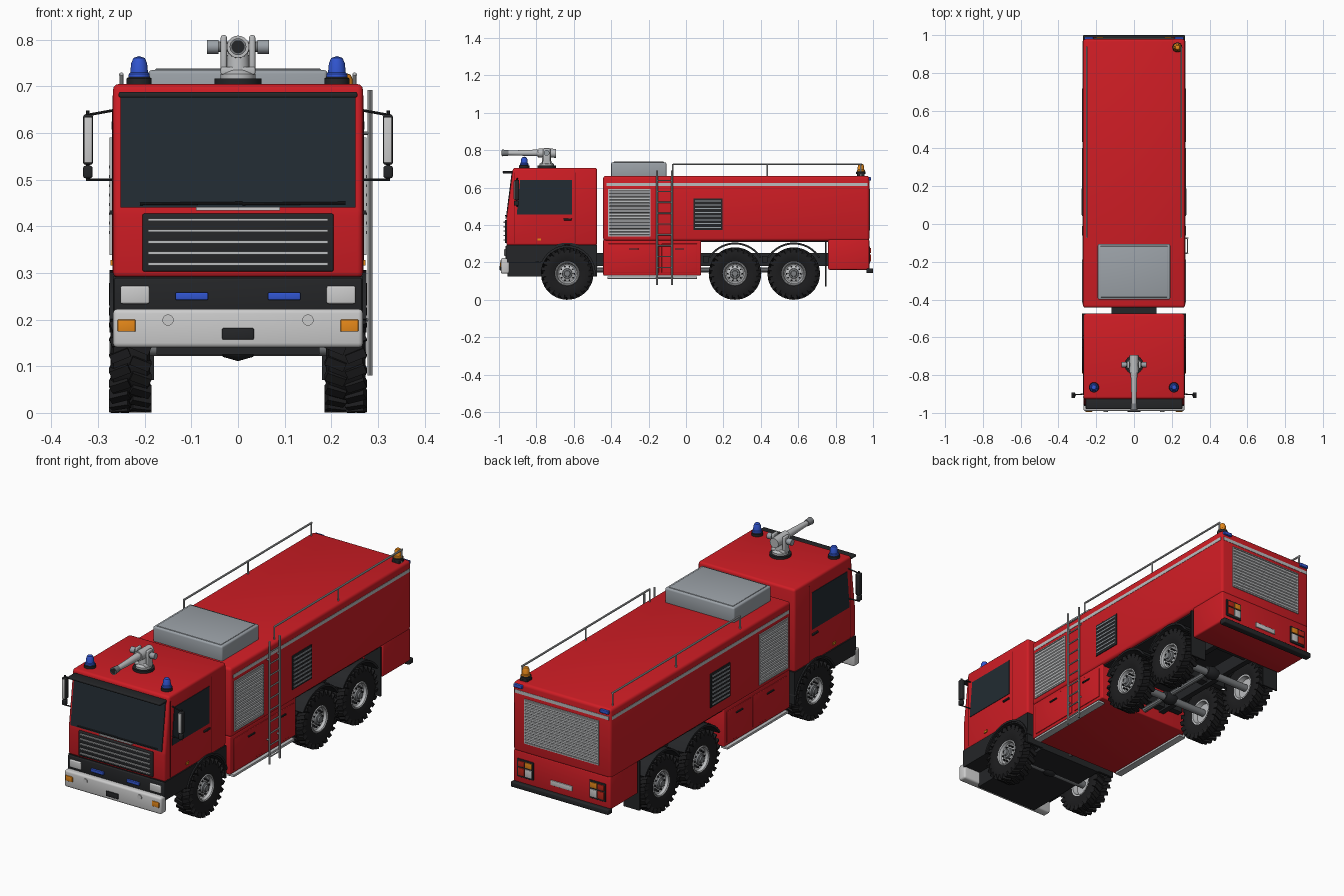
import bpy, bmesh
from math import sin, cos, pi, radians
from mathutils import Matrix, Vector

if "Cube" in bpy.data.objects:
    bpy.data.objects.remove(bpy.data.objects["Cube"])

COL = dict(red=(.62, .012, .018), black=(.018, .019, .021), rubber=(.012, .012, .013),
           glass=(.016, .024, .032), silver=(.5, .51, .52), white=(.72, .74, .75),
           grey=(.33, .36, .39), steel=(.2, .21, .22), blue=(.03, .09, .62),
           orange=(.8, .25, .01), dark_red=(.2, .004, .006), lamp_red=(.5, .02, .01))
MAT = {}
for k, c in COL.items():
    MAT[k] = bpy.data.materials.new(k)
    MAT[k].diffuse_color = (*c, 1)


def finish(bm, name, mat, mirror=False):
    bmesh.ops.recalc_face_normals(bm, faces=bm.faces)
    if mirror:
        d = bmesh.ops.duplicate(bm, geom=bm.verts[:] + bm.edges[:] + bm.faces[:])['geom']
        for v in d:
            if isinstance(v, bmesh.types.BMVert):
                v.co.x *= -1
        bmesh.ops.reverse_faces(bm, faces=[f for f in d if isinstance(f, bmesh.types.BMFace)])
    me = bpy.data.meshes.new(name)
    bm.to_mesh(me)
    bm.free()
    me.shade_smooth()
    me.set_sharp_from_angle(angle=radians(32))
    me.materials.append(MAT[mat])
    ob = bpy.data.objects.new(name, me)
    bpy.context.collection.objects.link(ob)
    return ob


def box(name, x, y, z, mat, bev=0, mirror=False):
    bm = bmesh.new()
    c = [(a[0] + a[1]) / 2 for a in (x, y, z)]
    s = [abs(a[1] - a[0]) for a in (x, y, z)]
    bmesh.ops.create_cube(bm, size=1, matrix=Matrix.Translation(c) @ Matrix.Diagonal((*s, 1)))
    if bev:
        bmesh.ops.bevel(bm, geom=bm.edges[:], offset=bev, segments=3, profile=.5, affect='EDGES')
    return finish(bm, name, mat, mirror)


def prism(name, pts, x, mat, bev=0, mirror=False, rot=None):
    """Extrude a (y, z) outline across x."""
    bm = bmesh.new()
    f = bm.faces.new([bm.verts.new((x[0], *p)) for p in pts])
    e = bmesh.ops.extrude_face_region(bm, geom=[f])['geom']
    bmesh.ops.translate(bm, verts=[v for v in e if isinstance(v, bmesh.types.BMVert)], vec=(x[1] - x[0], 0, 0))
    bmesh.ops.recalc_face_normals(bm, faces=bm.faces)
    if bev:
        bmesh.ops.bevel(bm, geom=bm.edges[:], offset=bev, segments=3, profile=.5, affect='EDGES')
    if rot:
        bm.transform(rot)
    return finish(bm, name, mat, mirror)


def lathe(name, prof, mat, m=Matrix(), n=24, mirror=False):
    """Spin an (r, h) profile round z, then place it with m."""
    bm = bmesh.new()
    rings = [[bm.verts.new((r * cos(2 * pi * i / n), r * sin(2 * pi * i / n), h)) for i in range(n)] for r, h in prof]
    for a, b in zip(rings, rings[1:]):
        for i in range(n):
            bm.faces.new((a[i], a[(i + 1) % n], b[(i + 1) % n], b[i]))
    bmesh.ops.remove_doubles(bm, verts=bm.verts[:], dist=1e-6)
    bm.transform(m)
    return finish(bm, name, mat, mirror)


def rod(name, a, b, r, mat, mirror=False, n=10, r2=None):
    a, b = Vector(a), Vector(b)
    m = Matrix.Translation(a) @ (b - a).to_track_quat('Z', 'Y').to_matrix().to_4x4()
    h = (b - a).length
    return lathe(name, [(0, 0), (r, 0), (r2 or r, h), (0, h)], mat, m, n, mirror)


def arc(cy, cz, r, a0, a1, n=18):
    return [(cy + r * cos(radians(a0 + (a1 - a0) * i / n)), cz + r * sin(radians(a0 + (a1 - a0) * i / n))) for i in range(n + 1)]


def shutter(name, a, z0, z1, n, x, rot=None, mirror=False):
    """Roller shutter facing +x: stacked rounded slats plus a frame."""
    h, pts = (z1 - z0) / n, []
    for i in range(n):
        pts += [(0, z0 + h * i), (.004, z0 + h * (i + .2)), (.004, z0 + h * (i + .8))]
    pts = [(-.004, z0)] + pts + [(0, z1), (-.004, z1)]
    turn = Matrix.Translation((x, 0, 0)) @ Matrix(((0, 1, 0, 0), (1, 0, 0, 0), (0, 0, 1, 0), (0, 0, 0, 1)))
    m = rot or Matrix()
    prism(name, pts, a, 'silver', rot=m @ turn, mirror=mirror)
    for k, (y, z) in enumerate([((a[0] - .006, a[0]), (z0, z1)), ((a[1], a[1] + .006), (z0, z1)),
                                ((a[0] - .006, a[1] + .006), (z0 - .006, z0)), ((a[0] - .006, a[1] + .006), (z1, z1 + .006))]):
        q = [(y[0], z[0]), (y[1], z[0]), (y[1], z[1]), (y[0], z[1])]
        prism(f'{name}_frame_{k}', q, (x - .004, x + .005), 'silver', rot=m, mirror=mirror)


# Cab shell, glass and front fascia
slant = lambda z, o=0: -.96 + max(0, z - .43) * .127 - o
prism('cab', [(-.475, .29), (-.96, .29), (-.96, .43), (-.925, .705), (-.475, .705)], (-.268, .268), 'red', .012)
prism('windscreen', [(slant(.44, .004), .44), (slant(.685, .004), .685), (slant(.685) + .01, .685), (slant(.44) + .01, .44)], (-.252, .252), 'glass')
box('sun_visor', (-.256, .256), (-.98, -.925), (.676, .688), 'black', .004)
for s in (-.12, .10):
    rod('wiper', (s - .09, -.966, .448), (s + .13, -.966, .45), .003, 'black')
box('badge_strip', (-.09, .09), (-.968, -.95), (.434, .441), 'white')
box('grille', (-.205, .205), (-.968, -.94), (.303, .427), 'black', .004)
for i in range(5):
    box('grille_slat', (-.193, .193), (-.975, -.96), (.316 + i * .0238, .322 + i * .0238), 'silver')
prism('side_window', [(-.905, .455), (-.887, .64), (-.61, .64), (-.61, .455)], (.26, .2705), 'glass', mirror=True)
for y in (-.592, -.918):
    box('door_seam', (.26, .269), (y, y + .004), (.3, .68), 'dark_red', mirror=True)
box('door_handle', (.265, .276), (-.655, -.61), (.425, .434), 'black', .002, True)
box('side_marker', (.265, .273), (-.795, -.775), (.316, .328), 'orange', 0, True)

# Lower cab with wheel arches
box('cab_underside', (-.175, .175), (-.955, -.475), (.125, .292), 'black')
prism('lower_cab_side', [(-.475, .292), (-.957, .292), (-.957, .2)] + arc(-.635, .14, .149, 156, 10) + [(-.486, .13), (-.475, .13)],
      (.17, .268), 'black', mirror=True)
box('lower_front', (-.266, .266), (-.964, -.94), (.215, .289), 'black', .004)
box('front_bumper', (-.268, .268), (-.99, -.945), (.14, .223), 'white', .01)
box('headlight', (.19, .252), (-.972, -.95), (.234, .272), 'white', .004, True)
box('blue_flasher', (.064, .134), (-.974, -.95), (.242, .258), 'blue', .003, True)
box('indicator', (.22, .258), (-.994, -.98), (.174, .2), 'orange', .002, True)
rod('fog_lamp', (.15, -.98, .199), (.15, -.994, .199), .012, 'white', True, 20)
box('front_plate', (-.034, .034), (-.996, -.98), (.157, .182), 'black', .003)

# Mirrors on arms
box('mirror_shell', (.311, .332), (-.918, -.892), (.532, .64), 'black', .005, True)
box('mirror_face', (.313, .330), (-.921, -.905), (.536, .634), 'white', .002, True)
box('wide_mirror', (.312, .332), (-.92, -.895), (.503, .53), 'black', .005, True)
for z0, z1 in ((.65, .638), (.5, .5)):
    rod('mirror_arm', (.26, -.9, z0), (.326, -.905, z1), .003, 'black', True)
rod('mirror_post', (.322, -.905, .498), (.322, -.905, .648), .004, 'black', True)


# Beacons
def beacon(name, x, y, z, col, k=1, mirror=False):
    m = Matrix.Translation((x, y, z)) @ Matrix.Scale(k, 4)
    lathe(name + '_base', [(0, 0), (.027, 0), (.027, .012), (.02, .017), (0, .017)], 'black', m, mirror=mirror)
    lathe(name, [(.023, .015), (.022, .022), (.019, .025), (.017, .045), (.012, .056), (0, .06)], col, m, mirror=mirror)


beacon('blue_beacon', .212, -.865, .705, 'blue', 1, True)
box('rear_beacon_stand', (.21, .25), (.915, .955), (.655, .675), 'black', .003)
beacon('amber_beacon', .23, .935, .672, 'orange', .95)

# Water cannon
M = Matrix.Translation((0, -.745, 0))
lathe('cannon_plate', [(0, .7), (.05, .7), (.05, .717), (0, .717)], 'black', M)
lathe('cannon_turret', [(.038, .717), (.038, .727), (.025, .735), (.022, .785), (0, .785)], 'silver', M)
box('cannon_yoke', (.024, .037), (-.765, -.725), (.728, .81), 'silver', .005, True)
box('cannon_yoke_base', (-.037, .037), (-.768, -.722), (.725, .742), 'silver', .004)
rod('cannon_trunnion', (-.05, -.745, .785), (.05, -.745, .785), .011, 'steel', n=16)
rod('cannon_cap', (.042, -.745, .785), (.067, -.745, .785), .015, 'grey', True, 16)
rod('cannon_breech', (0, -.695, .783), (0, -.79, .785), .024, 'silver', n=20)
rod('cannon_barrel', (0, -.79, .785), (0, -.965, .785), .018, 'silver', n=20, r2=.012)
rod('cannon_nozzle', (0, -.95, .785), (0, -.985, .785), .015, 'steel', n=20, r2=.018)
rod('cannon_bore', (0, -.98, .785), (0, -.986, .785), .014, 'black', n=20)

# Body
box('body', (-.27, .27), (-.443, .98), (.315, .662), 'red', .014)
box('body_floor', (-.255, .255), (.08, .76), (.308, .32), 'black')
box('locker_block', (-.266, .266), (-.443, .08), (.13, .32), 'red', .006)
box('tail_block', (-.268, .268), (.76, .98), (.16, .325), 'red', .008)
box('side_stripe', (.26, .2715), (-.425, .97), (.608, .625), 'silver', 0, True)
box('rear_stripe', (-.26, .26), (.97, .9815), (.608, .625), 'silver')
for a, b in ((-.415, -.145), (-.13, .06)):
    box('locker_door', (.26, .2695), (a, b), (.145, .3), 'red', .003, True)
    box('locker_handle', (.265, .275), ((a + b) / 2 - .025, (a + b) / 2 + .025), (.268, .275), 'black', .001, True)
box('side_step', (.235, .272), (-.42, .06), (.112, .124), 'silver', .002, True)
shutter('side_shutter', (-.41, -.195), .345, .585, 14, .27, mirror=True)
shutter('rear_shutter', (-.2, .2), .375, .585, 13, .98,
        rot=Matrix.Rotation(pi / 2, 4, 'Z'))
box('vent', (.26, .274), (.04, .195), (.372, .542), 'black', .002, True)
for i in range(8):
    z = .384 + i * .02
    prism('vent_slat', [(.048, z), (.187, z), (.187, z + .006), (.048, z + .006)], (.27, .277), 'grey', mirror=True)

# Roof box and rails
box('roof_box', (-.192, .192), (-.4, -.105), (.655, .735), 'grey', .008)
box('roof_box_lid', (-.178, .178), (-.388, -.117), (.73, .738), 'grey', .003)
rod('roof_rail', (.25, -.07, .725), (.25, .94, .725), .005, 'silver', True)
for y in (-.07, .435, .935):
    rod('rail_post', (.25, y, .65), (.25, y, .725), .004, 'silver', True)

# Ladder on the right side only
for y in (-.155, -.075):
    rod('ladder_rail', (.283, y, .08), (.283, y, .692), .005, 'silver')
    for z in (.2, .6):
        rod('ladder_bracket', (.26, y, z), (.283, y, z), .004, 'silver')
for i in range(10):
    rod('ladder_rung', (.283, -.155, .115 + i * .058), (.283, -.075, .115 + i * .058), .0035, 'silver')

# Tail lamps, plate, rear bumper
box('rear_bumper', (-.27, .27), (.965, 1), (.142, .168), 'black', .005)
box('tail_lamp_panel', (.155, .245), (.97, .985), (.195, .285), 'black', .003, True)
for n, x, z, c in (('amber', (.162, .198), (.25, .277), 'orange'), ('red', (.202, .238), (.25, .277), 'lamp_red'),
                   ('reverse', (.162, .198), (.205, .243), 'white'), ('brake', (.202, .238), (.205, .243), 'lamp_red')):
    box(n + '_tail_lamp', x, (.98, .989), z, c, .002, True)
box('rear_plate', (-.06, .06), (.97, .985), (.2, .225), 'white', .002)
box('rear_blue_flasher', (.215, .262), (.965, .99), (.638, .655), 'blue', .003, True)

# Chassis
box('frame_rail', (.09, .118), (-.9, .95), (.18, .25), 'black', 0, True)
for y in (-.46, .1, .42, .73):
    box('cross_member', (-.118, .118), (y - .02, y + .02), (.19, .245), 'black')
rod('drive_shaft', (0, -.635, .16), (0, .576, .16), .014, 'steel')
box('mud_flap', (.18, .268), (.742, .75), (.07, .315), 'black', 0, True)

# Wheels: tyre with chevron lugs, dished rim, hub and nuts
AX = Matrix.Rotation(pi / 2, 4, 'Y')
tyre = lathe('tyre', [(.062, -.034), (.085, -.042), (.116, -.042), (.129, -.036), (.131, 0), (.129, .036), (.116, .042), (.085, .042), (.062, .034)], 'rubber', AX, 48)
bm = bmesh.new()
for i in range(48):
    s = 1 if i % 2 else -1
    bmesh.ops.create_cube(bm, size=1, matrix=Matrix.Rotation(2 * pi * i / 48, 4, 'X') @ Matrix.Translation((s * .022, 0, .127))
                          @ Matrix.Rotation(s * radians(22), 4, 'Z') @ Matrix.Diagonal((.043, .019, .025, 1)))
lugs = finish(bm, 'tread_lugs', 'rubber')
rim = lathe('rim', [(0, -.012), (.05, -.012), (.056, -.034), (.064, -.035), (.066, .035), (.062, .039), (.057, .036), (.053, .022),
                    (.046, .017), (.03, .022), (.027, .024)], 'silver', AX, 32)
hub = lathe('hub', [(.028, .015), (.026, .034), (.017, .037), (.015, .044), (0, .045)], 'steel', AX, 20)
bm = bmesh.new()
for i in range(10):
    a = 2 * pi * i / 10
    bmesh.ops.create_cone(bm, cap_ends=True, segments=6, radius1=.0045, radius2=.004, depth=.012,
                          matrix=Matrix.Translation((.024, .038 * cos(a), .038 * sin(a))) @ AX)
nuts = finish(bm, 'wheel_nuts', 'black')
first = True
for y in (-.635, .262, .576):
    for s in (1, -1):
        for p in (tyre, lugs, rim, hub, nuts):
            o = p
            if not first:
                o = p.copy()
                bpy.context.collection.objects.link(o)
            o.location = (s * .231, y, .14)
            o.rotation_euler = (0, 0, 0 if s > 0 else pi)
        first = False
    rod('axle', (-.215, y, .14), (.215, y, .14), .018, 'steel', n=14)
    lathe('differential', [(0, -.045), (.025, -.032), (.034, 0), (.025, .032), (0, .045)], 'black', Matrix.Translation((0, y, .145)) @ AX)
    a0, a1 = (12, 158) if y < 0 else (32, 148)
    r = .165 if y < 0 else .166
    prism('wheel_fender', arc(y, .14, r, a0, a1) + arc(y, .14, r - .01, a1, a0), (.175, .275), 'black', mirror=True)
    box('fender_bracket', (.11, .2), (y - .17, y - .14), (.2, .235), 'black', 0, True)

for m in bpy.data.materials:
    if m.users and not m.is_grease_pencil:
        m.use_nodes = True
        m.node_tree.nodes["Principled BSDF"].inputs["Base Color"].default_value = m.diffuse_color
